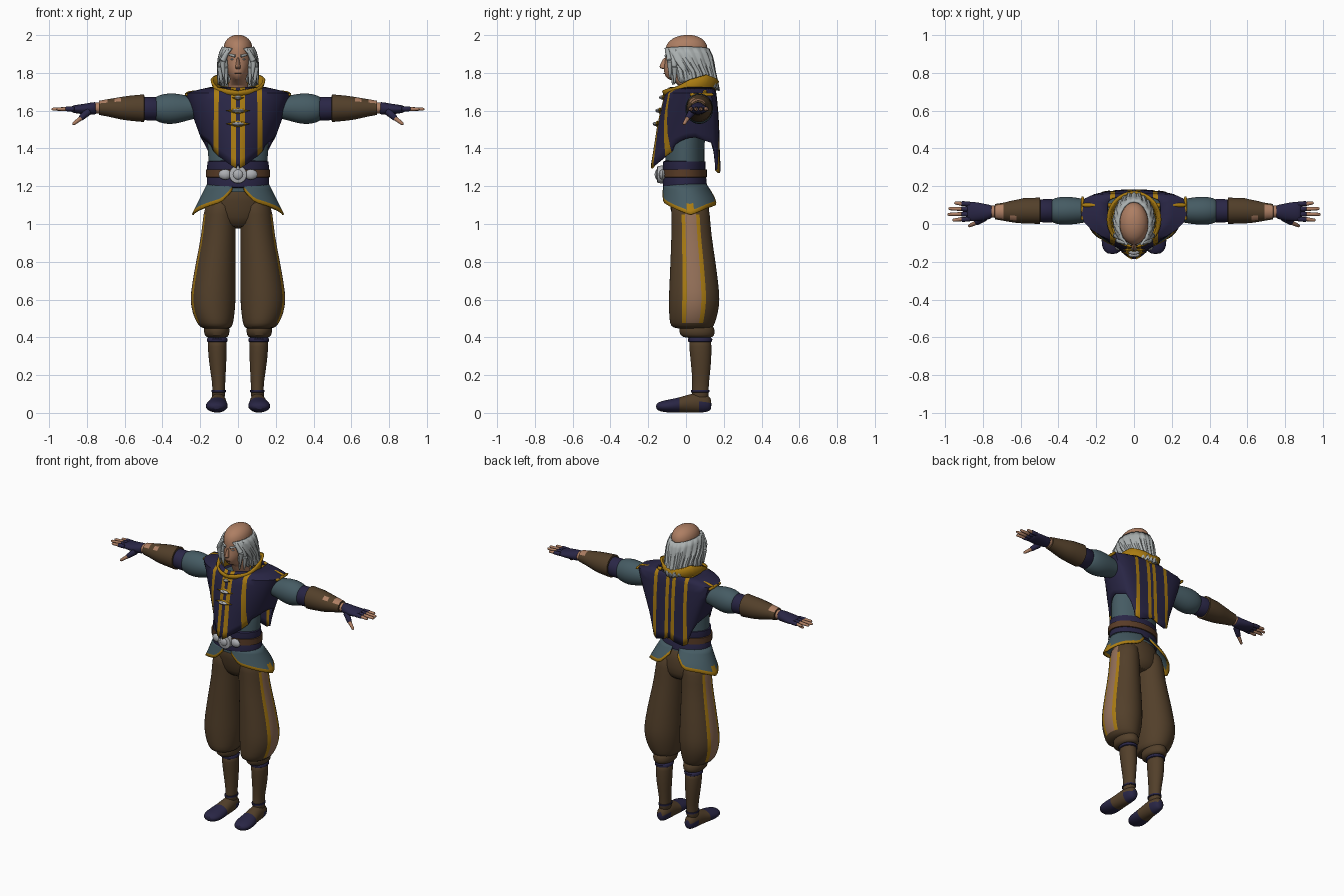
import bpy, bmesh, math
from mathutils import Vector

COLORS = {
    "navy": (0.022, 0.019, 0.06), "gold": (0.40, 0.20, 0.006), "brown": (0.085, 0.05, 0.023),
    "teal": (0.06, 0.105, 0.125), "skin": (0.42, 0.21, 0.125), "grey_hair": (0.40, 0.43, 0.43),
    "tan": (0.30, 0.165, 0.10), "silver": (0.42, 0.43, 0.45), "belt_brown": (0.10, 0.045, 0.02),
}
MATS = {}
for n, c in COLORS.items():
    MATS[n] = bpy.data.materials.new(n)
    MATS[n].diffuse_color = (*c, 1)


def finish(name, bm, mats, mirror=False, sub=0, thick=0, angle=50, rule=None):
    """Turn a bmesh into an object; rule(centre, normal) picks the face colour."""
    bmesh.ops.recalc_face_normals(bm, faces=bm.faces)
    if rule:
        for f in bm.faces:
            f.material_index = rule(f.calc_center_median(), f.normal)
    me = bpy.data.meshes.new(name)
    bm.to_mesh(me)
    bm.free()
    for m in mats:
        me.materials.append(MATS[m])
    me.shade_smooth()
    me.set_sharp_from_angle(angle=math.radians(angle))
    ob = bpy.data.objects.new(name, me)
    bpy.context.collection.objects.link(ob)
    if mirror:
        ob.modifiers.new("mirror", "MIRROR")
    if thick:
        s = ob.modifiers.new("thickness", "SOLIDIFY")
        s.thickness, s.offset = thick, 0
    if sub:
        ob.modifiers.new("smooth", "SUBSURF").levels = sub
        ob.modifiers["smooth"].render_levels = sub
    return ob


def loft(name, rows, mats, axis="z", seg=24, **kw):
    """Closed tube of ellipses; each row is (position, centre a, centre b, radius a, radius b)."""
    bm = bmesh.new()
    rings = []
    for s, a, b, ra, rb in rows:
        ring = []
        for k in range(seg):
            t = (k + 0.5) * math.tau / seg
            u, v = a + ra * math.cos(t), b + rb * math.sin(t)
            ring.append(bm.verts.new({"z": (u, v, s), "x": (s, u, v), "y": (u, s, v)}[axis]))
        rings.append(ring)
    for r, q in zip(rings, rings[1:]):
        for k in range(seg):
            bm.faces.new((r[k], r[(k + 1) % seg], q[(k + 1) % seg], q[k]))
    bm.faces.new(rings[0])
    bm.faces.new(rings[-1])
    return finish(name, bm, mats, **kw)


def sheet(name, rows, mats, pick=None, **kw):
    """Open grid of points; pick(row, column) gives the face colour."""
    bm = bmesh.new()
    vs = [[bm.verts.new(p) for p in r] for r in rows]
    for i in range(len(vs) - 1):
        for j in range(len(vs[0]) - 1):
            f = bm.faces.new((vs[i][j], vs[i][j + 1], vs[i + 1][j + 1], vs[i + 1][j]))
            f.material_index = pick(i, j) if pick else 0
    return finish(name, bm, mats, **kw)


def rod(name, p, q, r1, r2, mat, mirror=True, seg=10):
    """Rounded rod between two points."""
    p, q = Vector(p), Vector(q)
    d = q - p
    rot = d.to_track_quat("Z", "Y")
    bm = bmesh.new()
    rings = []
    for t, r in ((0, .6), (.06, 1), (.5, 1), (.9, 1), (1, .5)):
        rad = (r1 + (r2 - r1) * t) * r
        rings.append([bm.verts.new(p + d * t + rot @ Vector((rad * math.cos(k * math.tau / seg), rad * math.sin(k * math.tau / seg), 0))) for k in range(seg)])
    for a, b in zip(rings, rings[1:]):
        for k in range(seg):
            bm.faces.new((a[k], a[(k + 1) % seg], b[(k + 1) % seg], b[k]))
    bm.faces.new(rings[0])
    bm.faces.new(rings[-1])
    return finish(name, bm, [mat], mirror=mirror)


def ball(name, loc, size, mat, u=16, v=8, mirror=False):
    bm = bmesh.new()
    bmesh.ops.create_uvsphere(bm, u_segments=u, v_segments=v, radius=1)
    for p in bm.verts:
        p.co = Vector(loc) + Vector(a * b for a, b in zip(p.co, size))
    return finish(name, bm, [mat], mirror=mirror, angle=40)


def interp(x, table):
    """Piecewise linear lookup in a list of tuples sorted by first value."""
    if x <= table[0][0]:
        return table[0][1:]
    for a, b in zip(table, table[1:]):
        if x <= b[0]:
            t = (x - a[0]) / (b[0] - a[0])
            return tuple(p + (q - p) * t for p, q in zip(a[1:], b[1:]))
    return table[-1][1:]


def around(t, z, rx, yf, yb):
    """Point on an oval; t = 0 is the front, pi the back."""
    return (rx * math.sin(t), (yf + yb) / 2 - (yb - yf) / 2 * math.cos(t), z)


# Head, nose and face details
loft("head", [(1.64, 0, .04, .06, .06), (1.75, 0, .03, .056, .06), (1.765, 0, -.02, .036, .085),
              (1.80, 0, -.018, .058, .10), (1.84, 0, -.01, .069, .108), (1.875, 0, .0, .073, .108),
              (1.93, 0, .003, .08, .117), (1.97, 0, .005, .07, .098), (1.993, 0, .008, .042, .06),
              (2.001, 0, .01, .015, .02)], ["skin"], sub=1)
loft("nose", [(1.82, 0, -.115, .014, .014), (1.83, 0, -.122, .016, .024), (1.85, 0, -.115, .01, .02),
              (1.885, 0, -.105, .007, .012)], ["skin"], seg=10, sub=1)
rod("eyebrow", (.014, -.108, 1.889), (.05, -.09, 1.897), .008, .005, "grey_hair")
ball("eye", (.028, -.096, 1.872), (.011, .009, .005), "silver", mirror=True)
ball("mouth", (0, -.113, 1.797), (.02, .006, .003), "belt_brown")

# Long hair hanging around the sides and back in strands
N = 28
hair = []
for k in range(7):
    f = k / 6
    t0 = .42 + .65 * min(1, f * 1.5)
    row = []
    for j in range(N + 1):
        t = t0 + (math.pi - t0) * j / N
        bump = (.006 if j % 4 < 2 else -.003) * min(1, f * 3 + .2)
        low = 1.75 - .045 * j / N + (.012 if j % 3 == 0 else 0)
        top = 1.925 + .012 * math.sin(t)
        rx, yf, yb = interp(f, [(0, .079, -.118, .118), (.2, .094, -.125, .135), (.5, .10, -.12, .145), (1, .098, -.11, .168)])
        row.append(around(t, top + (low - top) * f, rx + bump, yf - bump, yb + bump))
    hair.append(row)
sheet("hair", hair, ["grey_hair"], mirror=True, thick=.012, angle=40)
for i, (x, y, z) in enumerate(((.075, -.085, 1.79), (.088, -.06, 1.76), (.06, -.07, 1.755))):
    rod(f"front_lock_{i}", (.05 + .012 * i, -.098 + .02 * i, 1.925), (x + .008, y, z + .07), .01, .017, "grey_hair")
    rod(f"front_lock_end_{i}", (x + .008, y, z + .075), (x, y, z - .02), .017, .004, "grey_hair")

# Standing collar
TOP = [(0, 1.705), (1, 1.725), (1.57, 1.765), (2.2, 1.79), (math.pi, 1.755)]
angs = [math.pi * j / 20 for j in range(21)]
sheet("collar", [[around(t, 1.675, .12, -.10, .14) for t in angs],
                 [around(t, (1.675 + interp(t, TOP)[0]) / 2, .125, -.115, .155) for t in angs],
                 [around(t, interp(t, TOP)[0], .138, -.12, .168) for t in angs]],
      ["gold"], mirror=True, thick=.014)

# Shirt body, sash, belt
loft("shirt", [(1.17, 0, -.005, .15, .10), (1.30, 0, -.007, .155, .105), (1.45, 0, 0, .163, .10),
               (1.6, 0, .03, .16, .09), (1.67, 0, .03, .1, .08)], ["teal"], seg=32)
loft("sash", [(1.19, 0, -.005, .15, .10), (1.195, 0, -.005, .166, .117), (1.24, 0, -.008, .165, .116),
              (1.262, 0, -.01, .158, .109), (1.285, 0, -.01, .164, .114), (1.33, 0, -.01, .163, .113),
              (1.335, 0, -.01, .15, .10)], ["navy"], seg=36)
loft("belt", [(1.246, 0, -.01, .155, .11), (1.248, 0, -.01, .171, .122), (1.288, 0, -.01, .171, .122),
              (1.29, 0, -.01, .155, .11)], ["belt_brown"], seg=36)
loft("buckle", [(-.155, 0, 1.262, .03, .03), (-.15, 0, 1.262, .046, .046), (-.11, 0, 1.262, .048, .048)], ["silver"], axis="y", angle=30)
ball("buckle_boss", (0, -.152, 1.262), (.027, .014, .027), "silver")
ball("buckle_wing", (.068, -.125, 1.262), (.036, .018, .028), "silver", u=8, v=6, mirror=True)

# Sleeveless vest with hanging points; columns run from front centre to back centre
BODY = [(1.28, .14, -.185, .178), (1.4, .17, -.165, .172), (1.5, .207, -.15, .17), (1.6, .243, -.13, .165),
        (1.69, .275, -.105, .155), (1.72, .14, -.085, .145)]
STEPS = [0, .01, .035, .1, .125, .4, .7, .9, 1]
LOW_F = [1.32, 1.295, 1.31, 1.36, 1.385, 1.42, 1.44, 1.455, 1.46]
LOW_B = [1.30, 1.30, 1.285, 1.27, 1.285, 1.32, 1.38, 1.43]


def vest_point(j, z):
    back = j > 8
    s = STEPS[16 - j if back else j]
    rx, yf, yb = interp(z, BODY)
    x = s if s < .13 else .125 + (rx - .125) * (s - .13) / .87
    n = 5 if back else 1.7
    d = max(0, 1 - (x / rx) ** n) ** (1 / n)
    return (x, .05 + (yb - .05) * d if back else .05 - (.05 - yf) * d, z)


LOW = LOW_F + LOW_B[::-1]
vest = [[vest_point(j, z) for j in range(17)] for z in (1.72, 1.705)]
for t in (0, .12, .3, .5, .7, .88, 1):
    vest.append([vest_point(j, 1.69 + (LOW[j] - 1.69) * t) for j in range(17)])
sheet("vest", vest, ["navy", "gold"], lambda i, j: int(j in (1, 3, 12, 14)), mirror=True, thick=.012)
rod("shoulder_trim", (.11, .1, 1.71), (.275, .1, 1.69), .012, .012, "gold")
rod("shoulder_edge", (.272, .02, 1.685), (.272, .145, 1.685), .009, .009, "gold")
for i, z in enumerate((1.67, 1.60, 1.53)):
    y = interp(z, BODY)[1] - .008
    w = .035 if i == 0 else .065
    ball(f"clasp_{i}", (0, y, z), (w, .018, .018), "gold", u=4, v=2)
    ball(f"clasp_stone_{i}", (0, y - .01, z), (w * .5, .015, .011), "silver", u=8, v=4)

# Flared tunic skirt, open at the front and back, with gold hem
HEM = [(.18, 1.175), (.45, 1.115), (.8, 1.095), (1.57, 1.048), (2.2, 1.085), (2.7, 1.10), (2.98, 1.165)]
angs = [.18 + 2.8 * j / 24 for j in range(25)]
skirt = []
for k in range(6):
    row = []
    for t in angs:
        hem = interp(t, HEM)[0]
        z = hem if k == 5 else 1.21 + (hem + .02 - 1.21) * k / 4
        row.append(around(t, z, *interp(z, [(1.05, .24, -.14, .188), (1.12, .205, -.13, .165), (1.21, .16, -.115, .105)])))
    skirt.append(row)
sheet("tunic_skirt", skirt, ["teal", "gold"], lambda i, j: int(i == 4 or (i == 3 and 11 <= j <= 12)), mirror=True, thick=.01)

# Baggy trousers with a striped outer seam
loft("hips", [(1.22, 0, -.005, .145, .10), (1.12, 0, .015, .165, .105), (1.03, 0, .027, .16, .1),
              (.975, 0, .03, .08, .07)], ["brown"], seg=32, sub=1)


def seam(c, n):
    if n.z > .9 or n.z < -.7 or not .46 < c.z < 1.12:
        return 0
    rx, cy, ry = interp(c.z, [(r[0], r[3], r[2], r[4]) for r in LEG[::-1]])
    a = abs(math.atan2((c.y - cy) / ry, (c.x - .11) / rx))
    return 2 if a < .28 else 1 if a < .50 else 0


LEG = [(1.15, .085, .015, .075, .10), (1.05, .098, .025, .088, .102), (.95, .102, .028, .09, .105),
       (.8, .118, .037, .105, .12), (.68, .128, .042, .116, .13), (.6, .133, .044, .121, .136),
       (.53, .130, .04, .113, .13), (.47, .121, .033, .095, .12), (.45, .115, .035, .08, .105),
       (.445, .113, .045, .05, .07)]
loft("trouser_leg", LEG, ["brown", "gold", "tan"], seg=32, mirror=True, sub=1, rule=seam)
loft("trouser_cuff", [(.48, .113, .055, .06, .08), (.445, .113, .057, .07, .096), (.41, .112, .06, .066, .093),
                      (.395, .111, .065, .05, .07)], ["brown"], mirror=True, sub=1)

# Lower legs and shoes
loft("shin", [(.40, .11, .075, .05, .06), (.36, .11, .075, .051, .06), (.27, .108, .08, .047, .055),
              (.16, .102, .078, .034, .043), (.11, .102, .075, .034, .045), (.06, .105, .075, .036, .045)],
     ["brown"], mirror=True, sub=1)
loft("shin_band", [(.398, .11, .075, .05, .058), (.392, .11, .075, .055, .065), (.378, .11, .075, .054, .064),
                   (.374, .11, .075, .048, .056)], ["navy"], mirror=True)
loft("ankle_band", [(.122, .102, .075, .03, .04), (.12, .102, .075, .038, .05), (.11, .102, .075, .038, .05),
                    (.106, .102, .075, .03, .04)], ["navy"], mirror=True)
loft("shoe", [(.135, .104, .045, .018, .025), (.12, .104, .05, .034, .045), (.07, .104, .055, .043, .055),
              (.01, .106, .049, .046, .048), (-.03, .109, .042, .053, .041), (-.09, .113, .036, .062, .035),
              (-.135, .115, .034, .052, .028), (-.16, .114, .034, .025, .014)], ["brown", "navy"], axis="y",
     mirror=True, sub=1, rule=lambda c, n: int(c.y < -.03 or (c.y > .09 and c.z < .055)))

# Arms: puffed sleeve, band, bracer, glove
loft("sleeve", [(.18, .07, 1.615, .05, .05), (.25, .07, 1.615, .06, .062), (.30, .07, 1.612, .07, .075),
                (.365, .07, 1.61, .077, .086), (.42, .07, 1.61, .07, .072), (.455, .07, 1.61, .05, .055)],
     ["teal"], axis="x", mirror=True, sub=1)
loft("arm_band", [(.425, .07, 1.61, .055, .057), (.435, .07, 1.61, .063, .063), (.52, .07, 1.612, .06, .062)],
     ["navy"], axis="x", mirror=True)
loft("bracer", [(.495, .07, 1.613, .055, .055), (.497, .07, 1.613, .07, .074), (.58, .07, 1.613, .068, .066),
                (.62, .067, 1.613, .062, .060), (.655, .066, 1.614, .056, .053), (.69, .065, 1.615, .048, .046),
                (.735, .065, 1.615, .041, .038), (.737, .065, 1.615, .03, .03)], ["brown", "skin"], axis="x",
     mirror=True, rule=lambda c, n: int(n.z > .6 and (c.x > .69 or (.62 < c.x < .655 and c.y < .05))))
loft("wrist", [(.72, .065, 1.614, .032, .03), (.77, .065, 1.614, .032, .029)], ["skin"], axis="x", mirror=True)
loft("glove", [(.75, .065, 1.613, .03, .03), (.755, .065, 1.613, .036, .034), (.79, .062, 1.61, .044, .031),
               (.83, .065, 1.608, .051, .026), (.87, .067, 1.608, .051, .021), (.885, .067, 1.608, .046, .014)],
     ["navy"], axis="x", mirror=True, sub=1)
for i, tip in enumerate((.96, .987, .982, .95)):
    y = .027 + .026 * i
    y2 = y + (i - 1.5) * .005
    rod(f"finger_glove_{i}", (.865, y, 1.609), (.915, (y + y2) / 2, 1.609), .0135, .0125, "navy")
    rod(f"finger_{i}", (.90, y, 1.609), (tip, y2, 1.608), .0115, .008, "skin")
rod("thumb_glove", (.79, .035, 1.598), (.837, .005, 1.556), .021, .014, "navy")
rod("thumb", (.828, .01, 1.563), (.875, -.012, 1.527), .0125, .008, "skin")
